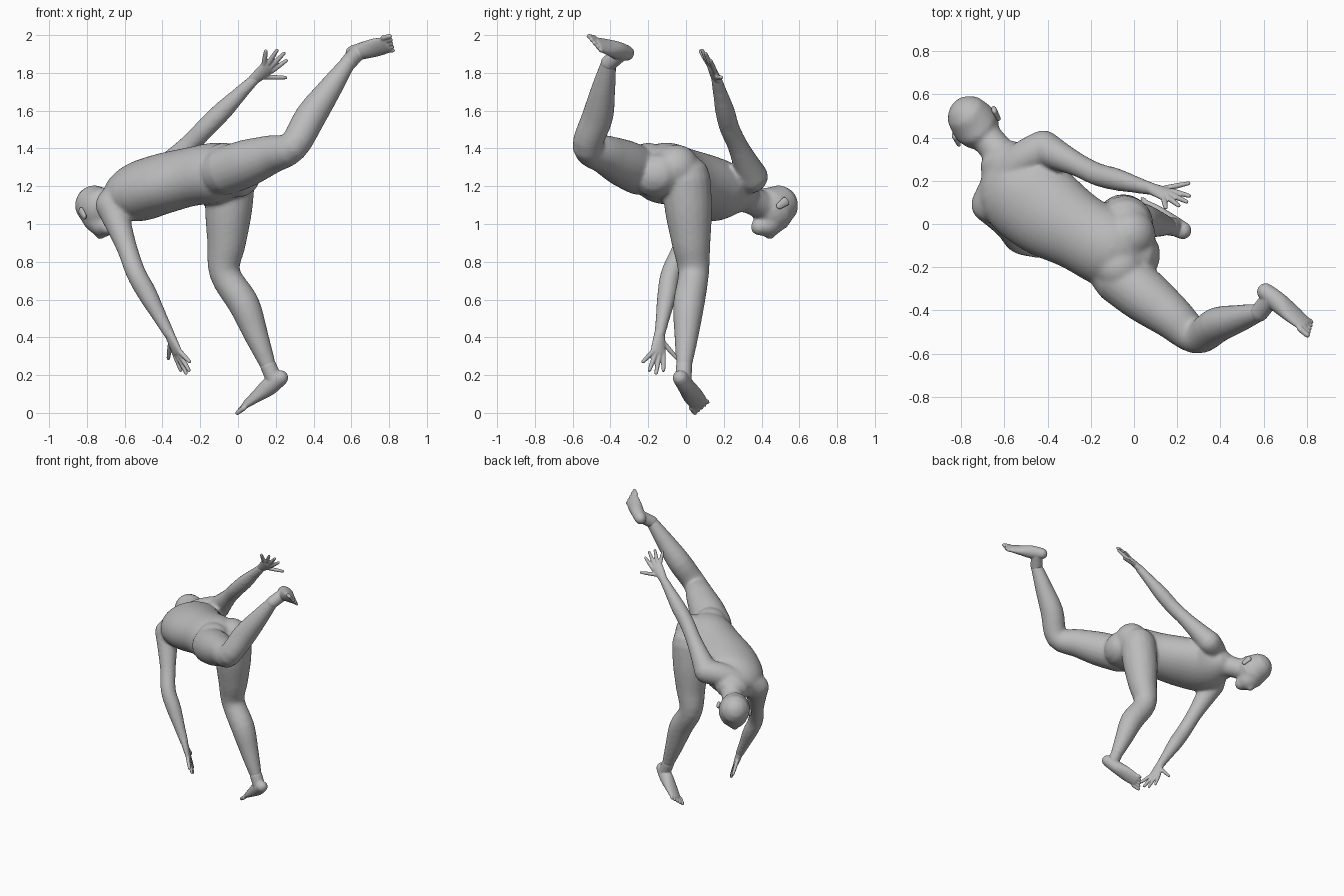
import bpy
import bmesh
import math
from mathutils import Vector

if "Cube" in bpy.data.objects:
    bpy.data.objects.remove(bpy.data.objects["Cube"])

shade = (.5, .5, .5, 1)
grey = bpy.data.materials.new("plain_grey")
grey.use_nodes = True
grey.diffuse_color = shade
grey.node_tree.nodes["Principled BSDF"].inputs["Base Color"].default_value = shade


def smooth_path(points, steps=4):
    """Pass a Catmull-Rom curve through the points."""
    last = len(points) - 1
    path = []
    for i in range(last):
        before, start = points[max(i - 1, 0)], points[i]
        end, after = points[i + 1], points[min(i + 2, last)]
        leave, arrive = (end - before) / 2, (after - start) / 2
        for k in range(steps):
            t = k / steps
            ease = t * t * (3 - 2 * t)
            path.append(start.lerp(end, ease) + leave * t * (1 - t) ** 2 - arrive * t * t * (1 - t))
    return path + [points[-1]]


def tube(bm, points, widths, depths=None, across=(.3, .9, .1), sides=20):
    """Loft an oval tube with domed ends along a smooth path."""
    depths = depths or widths
    centres = smooth_path([Vector(p) for p in points])
    sizes = smooth_path([Vector((w, d, 0)) for w, d in zip(widths, depths)])
    last = len(centres) - 1
    axes = [(centres[min(i + 1, last)] - centres[max(i - 1, 0)]).normalized() for i in range(last + 1)]
    stations = list(zip(centres, axes, sizes))

    def dome(station, sign):
        centre, axis, size = station
        reach = axis * sign * min(size.x, size.y)
        return [(centre + reach * math.sin(a), axis, size * math.cos(a)) for a in (.5, 1, 1.4)]

    stations = dome(stations[0], -1)[::-1] + stations + dome(stations[-1], 1)
    rings = []
    for centre, axis, size in stations:
        deep = axis.cross(Vector(across)).normalized()
        wide = deep.cross(axis)
        turns = [math.tau * k / sides for k in range(sides)]
        rings.append([bm.verts.new(centre + wide * size.x * math.cos(a) + deep * size.y * math.sin(a))
                      for a in turns])
    for lower, upper in zip(rings, rings[1:]):
        for k in range(sides):
            following = (k + 1) % sides
            bm.faces.new((lower[k], lower[following], upper[following], upper[k]))
    bm.faces.new(rings[0][::-1])
    bm.faces.new(rings[-1])


def limb(bm, root, joint, tip, radii, bulge):
    """Two bones with three spans each; the muscle of the lower one swells inside the bend."""
    root, joint, tip = Vector(root), Vector(joint), Vector(tip)
    inside = ((root + tip) / 2 - joint).normalized() * bulge
    points = [root.lerp(joint, k / 3) for k in range(3)] + [joint]
    points += [joint.lerp(tip, k / 3) + inside * (3 - k) / 2 for k in range(1, 4)]
    tube(bm, points, radii)


def ball(bm, centre, radius):
    made = bmesh.ops.create_uvsphere(bm, u_segments=24, v_segments=16, radius=radius)
    bmesh.ops.translate(bm, verts=made["verts"], vec=centre)


def finish(bm, name, voxel, rounds):
    """Fuse the pieces into one smooth skin."""
    bmesh.ops.recalc_face_normals(bm, faces=bm.faces)
    mesh = bpy.data.meshes.new(name)
    bm.to_mesh(mesh)
    bm.free()
    mesh.materials.append(grey)
    part = bpy.data.objects.new(name, mesh)
    bpy.context.collection.objects.link(part)
    fuse = part.modifiers.new("fuse", "REMESH")
    fuse.mode = "VOXEL"
    fuse.voxel_size = voxel
    fuse.use_smooth_shade = True
    soften = part.modifiers.new("soften", "SMOOTH")
    soften.factor = .5
    soften.iterations = rounds


# Joints of the pose
lowered_shoulder, lowered_elbow, lowered_wrist = (-.67, .09, 1.1), (-.54, -.08, .74), (-.36, -.14, .41)
raised_shoulder, raised_elbow, raised_wrist = (-.42, .35, 1.25), (-.17, .23, 1.51), (.09, .16, 1.77)
standing_hip, standing_knee, standing_ankle = (-.04, 0, 1.24), (-.07, .04, .74), (.16, -.01, .25)
raised_hip, raised_knee, raised_ankle = (-.07, -.24, 1.28), (.29, -.52, 1.41), (.58, -.41, 1.85)
neck_base, skull_base = (-.59, .28, 1.16), (-.72, .44, 1.08)
ear_line = Vector((.82, .53, .24))

# Torso from pelvis to chest, then shoulder line and neck
body = bmesh.new()
tube(body, [(0, -.15, 1.26), (-.1, -.12, 1.27), (-.25, -.04, 1.25), (-.41, .06, 1.21),
            (-.53, .17, 1.17), neck_base],
     [.14, .18, .18, .21, .21, .13], [.12, .16, .155, .16, .155, .1], across=(.6, .7, .2), sides=32)
tube(body, [lowered_shoulder, (-.6, .22, 1.18), (-.51, .3, 1.23), raised_shoulder], [.085] * 4)
tube(body, [neck_base, (-.65, .36, 1.12), skull_base], [.09, .075, .08])

# Buttocks
ball(body, (-.02, -.05, 1.3), .12)
ball(body, (-.07, -.2, 1.31), .12)

# Skull, jaw and nose
tube(body, [(-.735, .46, 1.08), (-.76, .49, 1.1)], [.11, .105], [.125, .108], across=ear_line)
tube(body, [(-.74, .46, 1.04), (-.71, .425, 1), (-.69, .39, .985)], [.09, .075, .048], across=ear_line)
tube(body, [(-.74, .48, .98), (-.73, .445, .94)], [.024, .024])

# Arms and legs
arm_radii = [.085, .067, .054, .053, .052, .04, .029]
leg_radii = [.13, .125, .104, .082, .083, .065, .042]
limb(body, lowered_shoulder, lowered_elbow, lowered_wrist, arm_radii, 0)
limb(body, raised_shoulder, raised_elbow, raised_wrist, arm_radii, 0)
limb(body, standing_hip, standing_knee, standing_ankle, leg_radii, .025)
limb(body, raised_hip, raised_knee, raised_ankle, leg_radii, .02)
finish(body, "body", .011, 8)

# Ears, one at each end of the line through the skull
ears = bmesh.new()
lobe = Vector((.01, -.02, -.015))
for side in (-1, 1):
    middle = Vector((-.73, .45, 1.08)) + ear_line * side * .112
    tube(ears, [middle + lobe, middle - lobe], [.011, .013], [.018, .026], across=ear_line)
finish(ears, "ears", .005, 3)


def hand(name, wrist, middle_tip, across):
    """Palm with a fan of fingers; across points from the thumb to the little finger."""
    bm = bmesh.new()
    wrist, reach, across = Vector(wrist), Vector(middle_tip) - Vector(wrist), Vector(across).normalized()
    tube(bm, [wrist - reach * .1, wrist + reach * .2, wrist + reach * .43],
         [.028, .038, .044], [.025, .022, .017], across=across)

    def finger(root, tip):
        tube(bm, [root, root.lerp(tip, .5), root.lerp(tip, .92)], [.014, .013, .01],
             across=across, sides=10)

    for k in range(-1, 3):
        finger(wrist + reach * .42 + across * (k - .5) * .022,
               wrist + reach * (1 - k * k * .08) + across * k * .045)
    finger(wrist + reach * .15 - across * .02, wrist + reach * .62 - across * .13)
    finish(bm, name, .005, 3)


hand("lowered_hand", lowered_wrist, (-.27, -.16, .2), (.5, -.85, 0))
hand("raised_hand", raised_wrist, (.25, .1, 1.91), (-.57, -.52, .63))


def foot(name, ankle, heel, ball_of_foot, across):
    """Tapering foot with five toes; across points from the big toe to the little one."""
    bm = bmesh.new()
    heel, front, across = Vector(heel), Vector(ball_of_foot), Vector(across).normalized()
    tube(bm, [heel.lerp(front, k / 3) for k in range(4)],
         [.041, .046, .054, .05], [.041, .047, .032, .018], across=across)
    tube(bm, [ankle, heel.lerp(front, .15)], [.043, .043], across=across)
    ahead = (front - heel).normalized()
    for k in range(5):
        size = .015 - k * .0013
        root = front + across * (k - 2) * .023
        tube(bm, [root, root + ahead * (.045 - k * .007)], [size, size * .85], across=across, sides=10)
    finish(bm, name, .005, 3)


foot("standing_foot", standing_ankle, (.225, -.03, .185), (.04, .07, .045), (.2, .85, .4))
foot("raised_foot", raised_ankle, (.61, -.315, 1.905), (.79, -.465, 1.95), (.45, .45, -.75))
